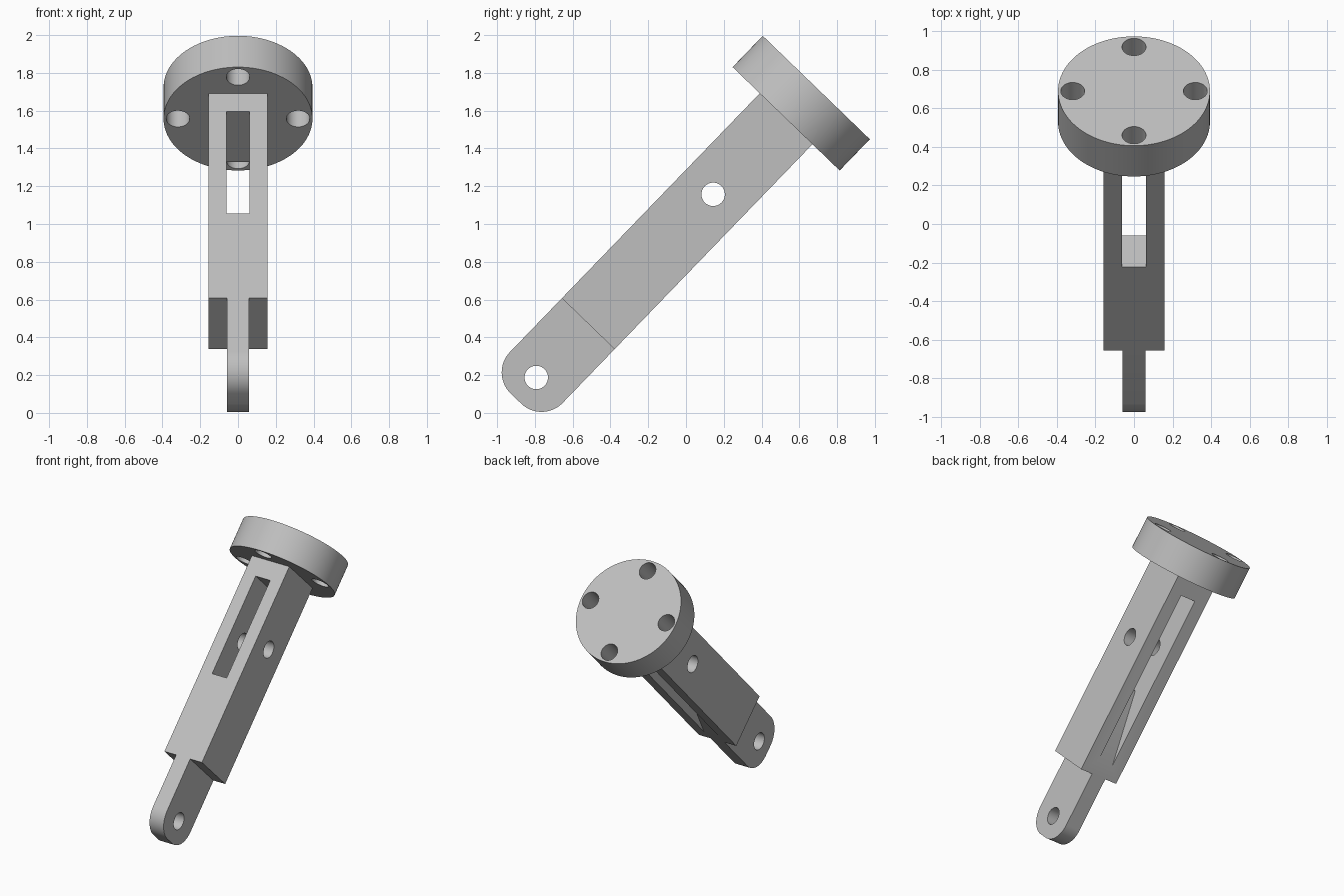
import bpy
import bmesh
from math import cos, sin, pi, radians
from mathutils import Matrix, Vector

cube = bpy.data.objects.get("Cube")
if cube:
    bpy.data.objects.remove(cube, do_unlink=True)

GREY = (0.52, 0.52, 0.52, 1.0)
grey = bpy.data.materials.new("light grey")
grey.use_nodes = True
grey.diffuse_color = GREY
grey.node_tree.nodes["Principled BSDF"].inputs["Base Color"].default_value = GREY

# Local frame: z runs along the arm, origin where the arm meets the flange
TILT = Matrix.Translation((0, 0.53, 1.557)) @ Matrix.Rotation(radians(-44), 4, "X")
HALF_DEPTH = 0.194
STEP = -1.508
PIN_Z = -1.904
HOLE_R = 0.062


def circle(u, v, r, n=64, start=0.0, sweep=2 * pi, closed=True):
    steps = n if closed else n - 1
    return [(u + r * cos(start + sweep * i / steps), v + r * sin(start + sweep * i / steps))
            for i in range(n)]


def prism(name, profile, low, high, axis="X"):
    """Extrude a 2D profile along local X (profile is y, z) or Z (profile is x, y)."""
    bm = bmesh.new()
    place = (lambda p: (low, *p)) if axis == "X" else (lambda p: (*p, low))
    face = bm.faces.new([bm.verts.new(place(p)) for p in profile])
    top = bmesh.ops.extrude_face_region(bm, geom=[face])["geom"]
    shift = Vector((1, 0, 0) if axis == "X" else (0, 0, 1)) * (high - low)
    bmesh.ops.translate(bm, vec=shift, verts=[g for g in top if isinstance(g, bmesh.types.BMVert)])
    bmesh.ops.recalc_face_normals(bm, faces=bm.faces)
    mesh = bpy.data.meshes.new(name)
    bm.to_mesh(mesh)
    bm.free()
    mesh.materials.append(grey)
    obj = bpy.data.objects.new(name, mesh)
    bpy.context.collection.objects.link(obj)
    obj.matrix_world = TILT
    return obj


def cut(obj, cutters):
    bpy.context.view_layer.objects.active = obj
    for cutter in cutters:
        mod = obj.modifiers.new("cut", "BOOLEAN")
        mod.operation = "DIFFERENCE"
        mod.solver = "EXACT"
        mod.object = cutter
        bpy.ops.object.modifier_apply(modifier=mod.name)
        bpy.data.objects.remove(cutter, do_unlink=True)


def smooth(obj):
    bpy.ops.object.select_all(action="DESELECT")
    obj.select_set(True)
    bpy.context.view_layer.objects.active = obj
    bpy.ops.object.shade_smooth_by_angle(angle=radians(30))


# Round flange with four bolt holes
flange = prism("flange", circle(0, 0, 0.394, 96), 0, 0.23, "Z")
bolt_holes = [prism("bolt_hole", circle(0.318 * cos(k * pi / 2), 0.318 * sin(k * pi / 2), HOLE_R, 40),
                    -0.1, 0.4, "Z") for k in range(4)]
cut(flange, bolt_holes)

# Square arm with a slot that flares toward the back, and a cross hole
arm = prism("arm", [(-HALF_DEPTH, STEP), (HALF_DEPTH, STEP), (HALF_DEPTH, 0), (-HALF_DEPTH, 0)],
            -0.157, 0.157)
slot = prism("slot", [(-0.3, -0.132), (0.3, -0.132), (0.3, -1.74), (HALF_DEPTH, -1.4),
                      (0.034, -0.883), (-0.3, -0.883)], -0.061, 0.061)
cross_hole = prism("cross_hole", circle(0, -0.556, HOLE_R, 40), -0.3, 0.3)
cut(arm, [slot, cross_hole])

# Thin end tab with rounded corners and a pin hole
R = 0.155
inset = HALF_DEPTH - R
outline = [(HALF_DEPTH, STEP), (-HALF_DEPTH, STEP)]
outline += circle(-inset, PIN_Z, R, 17, pi, pi / 2, False)
outline += circle(inset, PIN_Z, R, 17, 1.5 * pi, pi / 2, False)
tab = prism("end_tab", outline, -0.059, 0.059)
cut(tab, [prism("pin_hole", circle(0, PIN_Z, HOLE_R, 40), -0.3, 0.3)])

for part in (flange, arm, tab):
    smooth(part)
